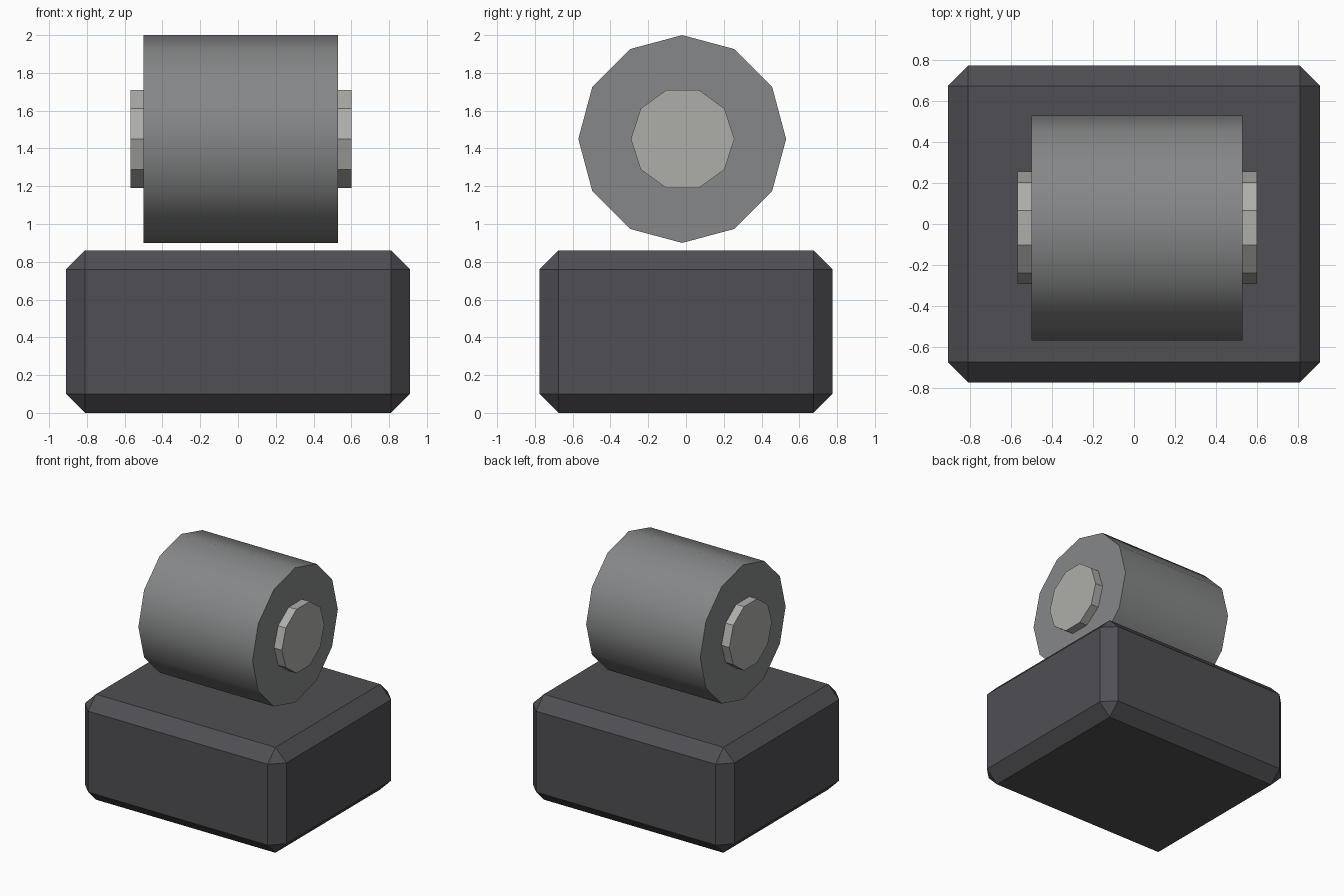
import bpy, bmesh, math
from mathutils import Vector

if "Cube" in bpy.data.objects:
    bpy.data.objects.remove(bpy.data.objects["Cube"])


def material(name, rgb):
    m = bpy.data.materials.new(name)
    m.diffuse_color = (*rgb, 1)
    m.use_nodes = True
    m.node_tree.nodes["Principled BSDF"].inputs["Base Color"].default_value = m.diffuse_color
    return m


dark = material("dark charcoal", (0.080, 0.078, 0.088))
grey = material("steel grey", (0.238, 0.242, 0.246))
pale = material("pale metal", (0.423, 0.423, 0.402))


def make_object(name, bm, mat):
    bmesh.ops.recalc_face_normals(bm, faces=bm.faces[:])
    mesh = bpy.data.meshes.new(name)
    bm.to_mesh(mesh)
    bm.free()
    mesh.materials.append(mat)
    obj = bpy.data.objects.new(name, mesh)
    bpy.context.collection.objects.link(obj)
    return obj


def x_cylinder(name, x0, x1, radius, sides, mat, y=-0.02, z=1.45):
    """Cylinder lying along x, with its first corner pointing to +y."""
    bm = bmesh.new()
    ring = []
    for i in range(sides):
        a = 2 * math.pi * i / sides
        ring.append(bm.verts.new((x0, y + radius * math.cos(a), z + radius * math.sin(a))))
    cap = bm.faces.new(ring)
    out = bmesh.ops.extrude_face_region(bm, geom=[cap], use_keep_orig=True)
    moved = [g for g in out["geom"] if isinstance(g, bmesh.types.BMVert)]
    bmesh.ops.translate(bm, verts=moved, vec=Vector((x1 - x0, 0, 0)))
    return make_object(name, bm, mat)


# Chamfered block base
bm = bmesh.new()
bmesh.ops.create_cube(bm, size=1)
bmesh.ops.scale(bm, vec=(1.82, 1.55, 0.86), verts=bm.verts[:])
bmesh.ops.translate(bm, vec=(0, 0, 0.43), verts=bm.verts[:])
bmesh.ops.bevel(bm, geom=bm.edges[:], offset=0.10, offset_type='OFFSET',
                segments=1, profile=0.5, affect='EDGES')
make_object("base_block", bm, dark)

# Smooth-sided drum hovering just above the base
drum = x_cylinder("drum", -0.50, 0.53, 0.55, 12, grey)
bpy.context.view_layer.objects.active = drum
drum.select_set(True)
bpy.ops.object.shade_smooth_by_angle(angle=math.radians(45))

# Faceted axle showing at both ends of the drum
x_cylinder("axle", -0.57, 0.60, 0.274, 10, pale, y=-0.018)
